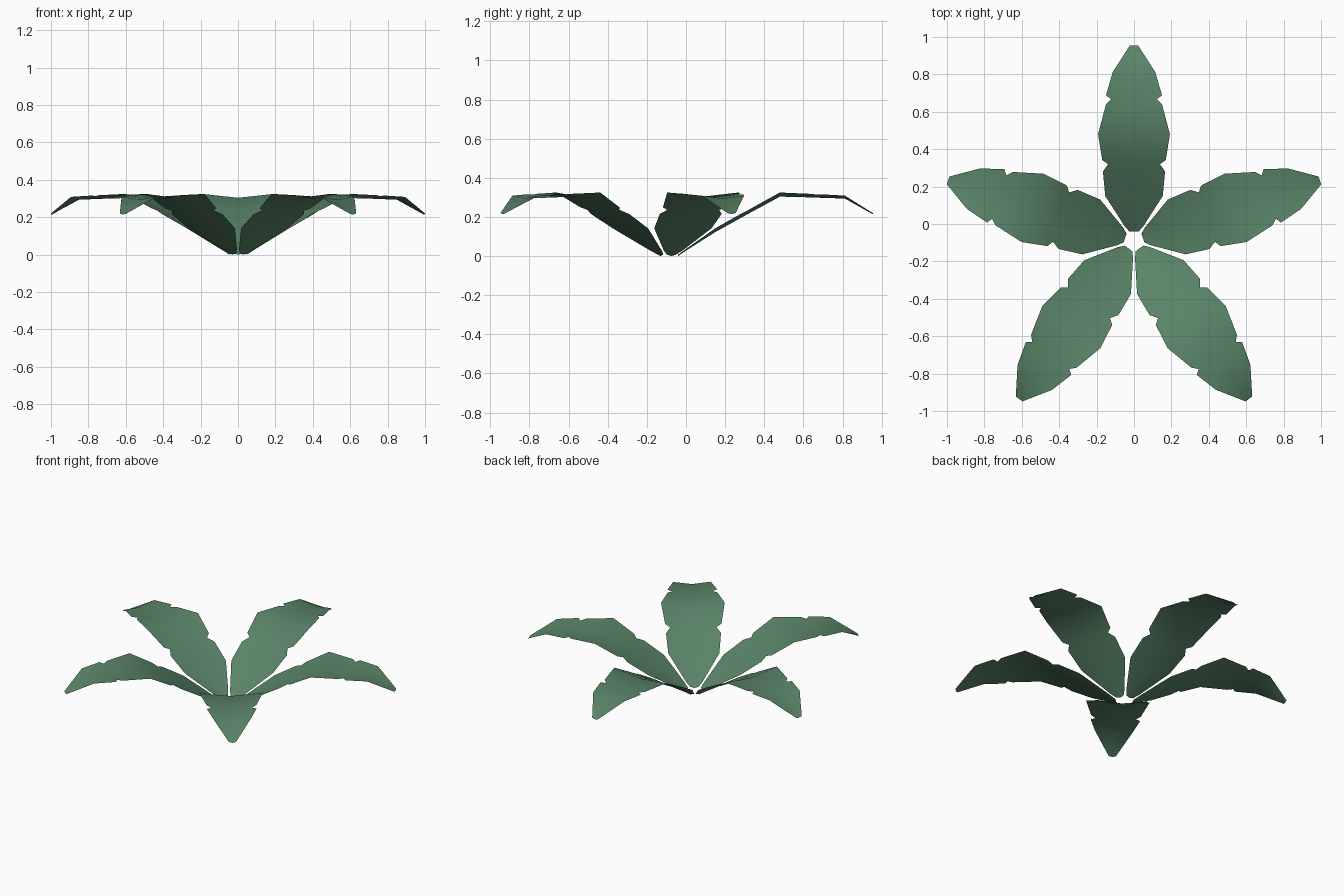
import bpy, math

CENTRE_Y = -0.09
# rows along a leaf: distance from centre, half width, rib height, edge height
ROWS = [
    (0.050, 0.025, 0.000, 0.008), (0.078, 0.050, 0.020, 0.028),
    (0.240, 0.154, 0.123, 0.142), (0.370, 0.166, 0.195, 0.216),
    (0.410, 0.139, 0.217, 0.236), (0.432, 0.170, 0.229, 0.249),
    (0.570, 0.192, 0.304, 0.325), (0.730, 0.150, 0.300, 0.318),
    (0.758, 0.122, 0.299, 0.314), (0.777, 0.150, 0.298, 0.316),
    (0.902, 0.114, 0.294, 0.309), (1.045, 0.022, 0.214, 0.220),
]

green = bpy.data.materials.new("leaf_green")
green.diffuse_color = (0.1, 0.23, 0.135, 1)

# one leaf mesh: left edge, rib, right edge, folded slightly upwards
verts, faces = [], []
for r, w, zm, ze in ROWS:
    verts += [(-w, r, ze), (0, r, zm), (w, r, ze)]
for i in range(len(ROWS) - 1):
    a = 3 * i
    for c in (a, a + 1):
        faces.append((c, c + 1, c + 4, c + 3))
mesh = bpy.data.meshes.new("leaf")
mesh.from_pydata(verts, [], faces)
for p in mesh.polygons:
    p.use_smooth = True
mesh.materials.append(green)

# five leaves around the centre
for k in range(5):
    leaf = bpy.data.objects.new(f"leaf_{k + 1}", mesh)
    leaf.location = (0, CENTRE_Y, 0)
    leaf.rotation_euler = (0, 0, k * math.tau / 5)
    bpy.context.collection.objects.link(leaf)
